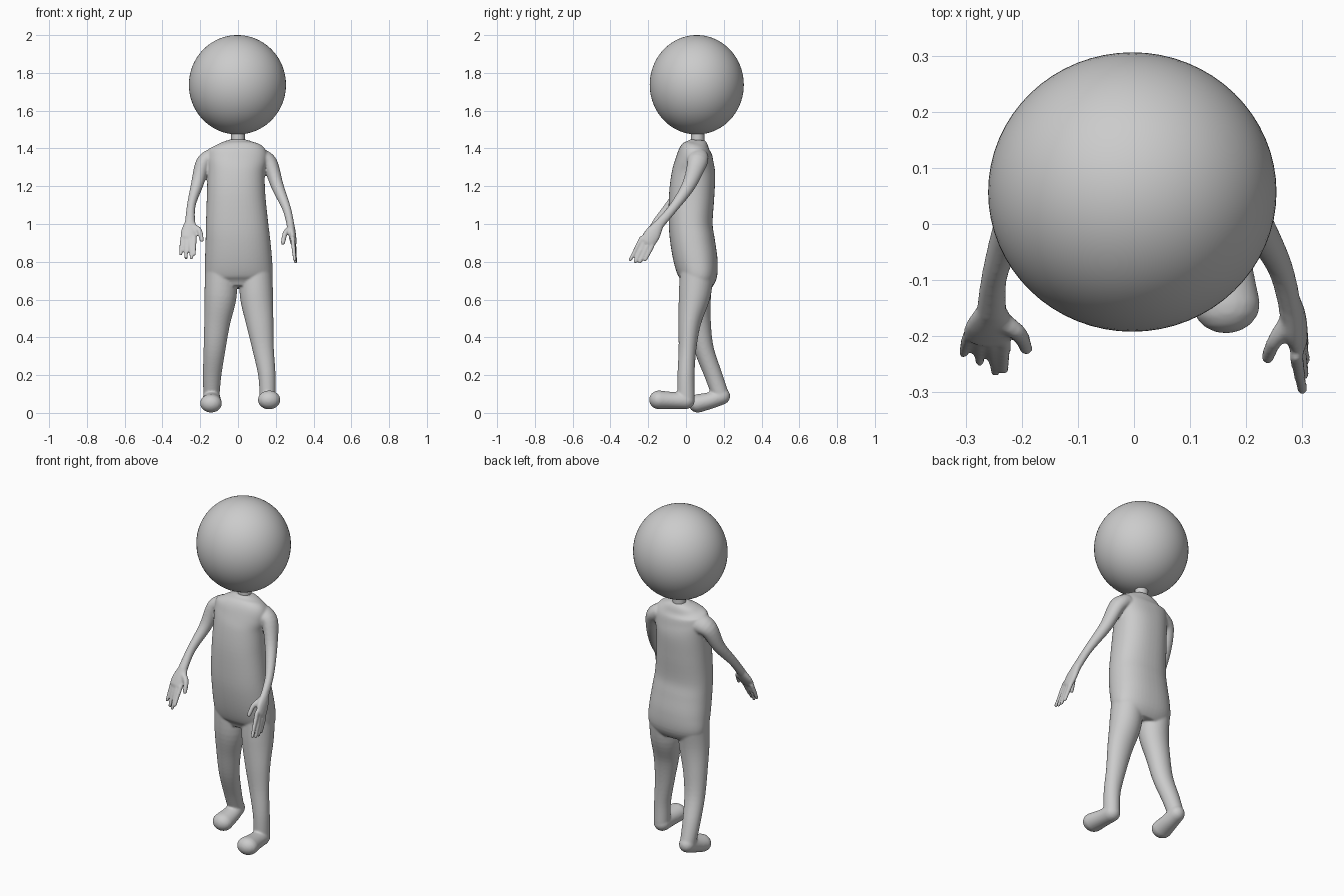
import bpy, bmesh, math
from mathutils import Vector


def smooth_rows(rows, steps=5):
    """Catmull-Rom interpolation of (x, y, z, ra, rb) rows."""
    rows = [r if len(r) == 5 else r + (r[3],) for r in rows]
    out = []
    for i in range(len(rows) - 1):
        p0, p1 = rows[max(i - 1, 0)], rows[i]
        p2, p3 = rows[i + 1], rows[min(i + 2, len(rows) - 1)]
        for s in range(steps):
            t = s / steps
            out.append([0.5 * (2 * b + (c - a) * t + (2 * a - 5 * b + 4 * c - d) * t * t
                               + (3 * b - a - 3 * c + d) * t ** 3)
                        for a, b, c, d in zip(p0, p1, p2, p3)])
    out.append(list(rows[-1]))
    return out


def tube(bm, rows, side=(1, 0, 0), power=2.0, segs=32, domes=True):
    """Loft elliptical rings along a path, with domed ends."""
    rows = smooth_rows(rows)
    pts = [Vector(r[:3]) for r in rows]
    n = len(pts)
    tang = [(pts[min(i + 1, n - 1)] - pts[max(i - 1, 0)]).normalized() for i in range(n)]
    rings = [(p, t, r[3], r[4]) for p, t, r in zip(pts, tang, rows)]
    if domes:
        def dome(ring, sign):
            p, t, a, b = ring
            return [(p + t * sign * min(a, b) * math.sin(q), t, a * math.cos(q), b * math.cos(q))
                    for q in (0.4, 0.8, 1.15, 1.45)]
        rings = dome(rings[0], -1)[::-1] + rings + dome(rings[-1], 1)
    loops = []
    for p, t, a, b in rings:
        s = Vector(side)
        s = (s - t * s.dot(t)).normalized()
        u = t.cross(s)
        loop = []
        for k in range(segs):
            c, d = math.cos(2 * math.pi * k / segs), math.sin(2 * math.pi * k / segs)
            c = math.copysign(abs(c) ** (2 / power), c)
            d = math.copysign(abs(d) ** (2 / power), d)
            loop.append(bm.verts.new(p + s * a * c + u * b * d))
        loops.append(loop)
    for l0, l1 in zip(loops, loops[1:]):
        for k in range(segs):
            j = (k + 1) % segs
            bm.faces.new((l0[k], l0[j], l1[j], l1[k]))
    bm.faces.new(loops[0][::-1])
    bm.faces.new(loops[-1])


def finish(name, bm):
    bmesh.ops.recalc_face_normals(bm, faces=bm.faces)
    for f in bm.faces:
        f.smooth = True
    me = bpy.data.meshes.new(name)
    bm.to_mesh(me)
    bm.free()
    ob = bpy.data.objects.new(name, me)
    bpy.context.collection.objects.link(ob)
    return ob


bm = bmesh.new()

# torso
tube(bm, [(0, .06, 1.445, .05, .04), (0, .058, 1.425, .10, .06), (0, .05, 1.39, .152, .085),
          (-.005, .045, 1.34, .16, .10), (-.01, .04, 1.27, .152, .115),
          (-.01, .03, 1.15, .155, .12), (-.005, .025, 1.0, .165, .116),
          (0, .036, .9, .172, .118), (.003, .053, .8, .178, .115),
          (.005, .065, .72, .178, .10), (.005, .06, .665, .155, .07)],
     power=2.3, segs=48, domes=False)

# legs: forward leg (+x) and trailing leg (-x)
tube(bm, [(.095, .06, .76, .085, .09), (.098, .045, .62, .088, .084), (.115, .02, .48, .073, .06),
          (.133, .008, .34, .057, .047), (.153, 0, .2, .046, .045), (.157, 0, .08, .043, .046)])
tube(bm, [(-.09, .06, .76, .085, .09), (-.092, .055, .62, .085, .078), (-.11, .07, .48, .069, .062),
          (-.124, .095, .34, .058, .052), (-.137, .145, .2, .049, .047), (-.14, .18, .10, .043, .045)])

# feet: flat one and one with raised heel
tube(bm, [(.156, .0, .066, .046, .046), (.16, -.07, .066, .05, .045), (.165, -.145, .069, .06, .05)])
tube(bm, [(-.14, .19, .088, .044, .044), (-.14, .13, .066, .05, .044), (-.143, .062, .05, .058, .049)])

# arms
tube(bm, [(-.13, .06, 1.35, .05, .06), (-.183, .045, 1.32, .042, .052), (-.216, 0, 1.21, .033, .035),
          (-.247, -.085, 1.1, .023, .025), (-.254, -.155, 1.01, .027, .022)])
tube(bm, [(.12, .06, 1.35, .05, .06), (.168, .058, 1.32, .042, .052), (.209, .012, 1.2, .033, .036),
          (.258, -.072, 1.08, .023, .025), (.278, -.145, .995, .020, .027)])

# palms
tube(bm, [(-.254, -.155, 1.01, .028, .021), (-.256, -.182, .965, .045, .02),
          (-.263, -.202, .93, .042, .017)])
tube(bm, [(.278, -.145, .995, .028, .021), (.287, -.178, .945, .043, .02),
          (.293, -.202, .905, .041, .017)], side=(0, 1, 0))

# fingers: (start, tip) for each hand
fingers = [
    ((-.231, -.207, .93), (-.232, -.260, .84)), ((-.252, -.210, .92), (-.247, -.263, .82)),
    ((-.273, -.206, .92), (-.275, -.245, .82)), ((-.294, -.198, .925), (-.304, -.230, .84)),
    ((.289, -.236, .925), (.300, -.295, .81)), ((.292, -.217, .907), (.304, -.269, .80)),
    ((.295, -.198, .895), (.305, -.243, .80)), ((.297, -.178, .885), (.304, -.215, .81))]
for a, b in fingers:
    tube(bm, [a + (.0125,), tuple((p + q) / 2 for p, q in zip(a, b)) + (.0112,), b + (.0095,)], segs=16)

# thumbs
tube(bm, [(-.238, -.172, .985, .018), (-.205, -.195, .965, .015), (-.192, -.222, .915, .012)], segs=16)
tube(bm, [(.275, -.175, .975, .018), (.25, -.21, .95, .014), (.238, -.238, .90, .012)],
     side=(0, 1, 0), segs=16)

# fuse all limbs into one smooth skin
body = finish("body", bm)
rm = body.modifiers.new("fuse", 'REMESH')
rm.mode = 'VOXEL'
rm.voxel_size = 0.0055
rm.use_smooth_shade = True
sm = body.modifiers.new("soften", 'SMOOTH')
sm.factor = 0.5
sm.iterations = 8

# neck
bm = bmesh.new()
tube(bm, [(0, .062, 1.40, .037, .036), (0, .062, 1.52, .035, .034)], domes=False)
finish("neck", bm)

# head
bm = bmesh.new()
bmesh.ops.create_uvsphere(bm, u_segments=64, v_segments=40, radius=1)
for v in bm.verts:
    v.co = Vector((-.003 + v.co.x * .257, .057 + v.co.y * .249, 1.737 + v.co.z * .263))
finish("head", bm)
